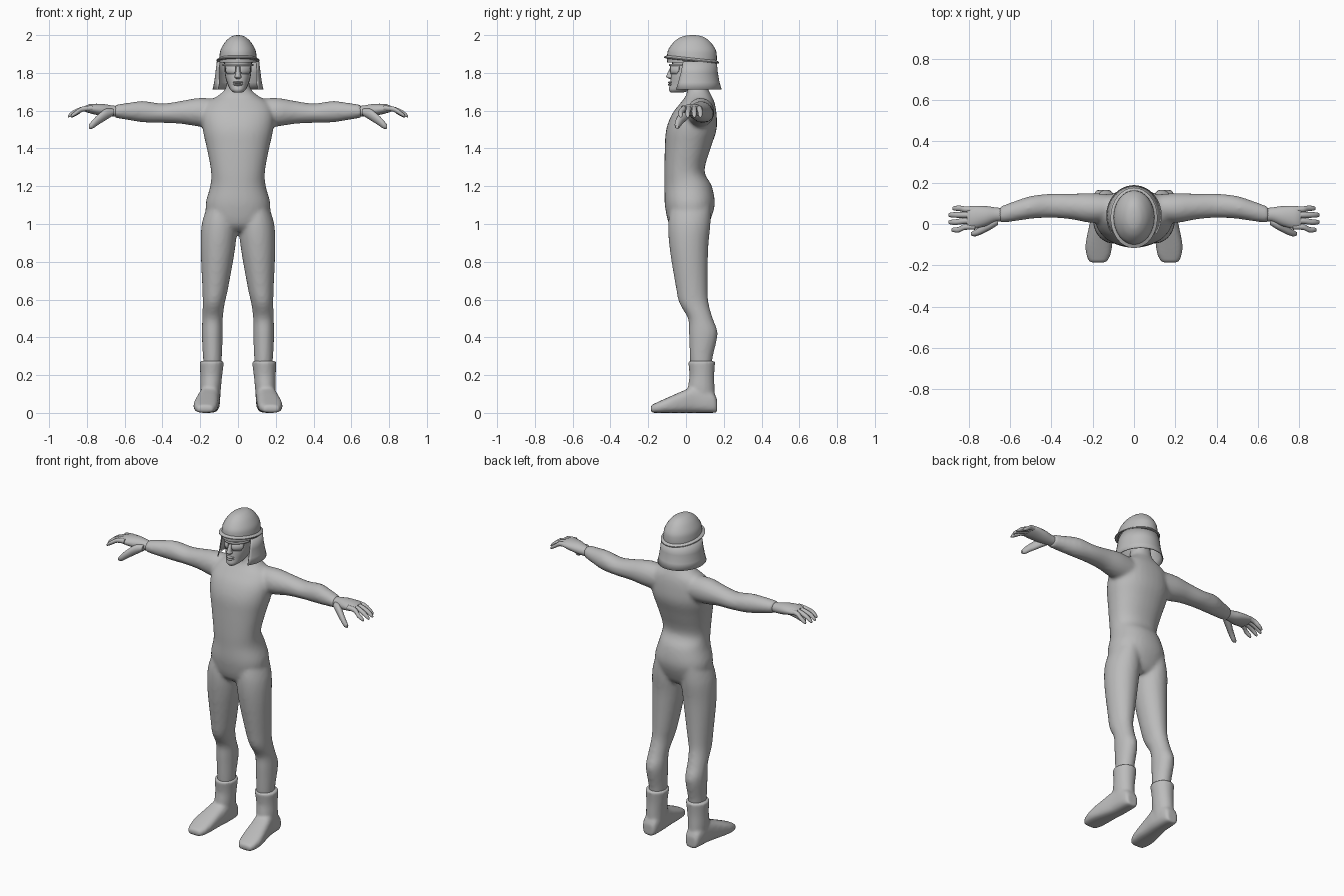
import bpy, bmesh
from math import cos, sin, pi, radians, copysign

cube = bpy.data.objects.get("Cube")
if cube:
    bpy.data.objects.remove(cube, do_unlink=True)

grey = bpy.data.materials.new("plain_grey")
grey.use_nodes = True
tone = (.5, .5, .5, 1)
grey.diffuse_color = tone
grey.node_tree.nodes["Principled BSDF"].inputs["Base Color"].default_value = tone


def spline(rings, steps):
    """Pass a smooth curve through a list of cross-section limits."""
    rows = []
    last = len(rings) - 1
    for k in range(last):
        before, start = rings[max(k - 1, 0)], rings[k]
        end, after = rings[k + 1], rings[min(k + 2, last)]
        for j in range(steps):
            t = j / steps
            rows.append([
                b + t * (c - a) / 2 + t * t * (a - 2.5 * b + 2 * c - d / 2)
                + t ** 3 * (1.5 * (b - c) + (d - a) / 2)
                for a, b, c, d in zip(before, start, end, after)])
    rows.append(list(rings[-1]))
    return rows


def skin(bm, rows, closed):
    """Join neighbouring rows of vertices with quads."""
    count = len(rows[0])
    for low, high in zip(rows, rows[1:]):
        for i in range(count if closed else count - 1):
            j = (i + 1) % count
            bm.faces.new((low[i], low[j], high[j], high[i]))


def loft(bm, axis, rings, side=1, sides=20, power=1.0, steps=4):
    """Each ring holds its position on the axis and its low and high limits."""
    rows = []
    for p, a0, a1, b0, b1 in spline(rings, steps):
        row = []
        for i in range(sides):
            angle = 2 * pi * i / sides
            c, s = cos(angle), sin(angle)
            a = (a0 + a1 + (a1 - a0) * copysign(abs(c) ** power, c)) / 2
            b = (b0 + b1 + (b1 - b0) * copysign(abs(s) ** power, s)) / 2
            x, y, z = {"X": (p, a, b), "Y": (a, p, b), "Z": (a, b, p)}[axis]
            row.append(bm.verts.new((x * side, y, z)))
        rows.append(row)
    skin(bm, rows, True)
    bm.faces.new(rows[0])
    bm.faces.new(rows[-1])


def centred(rings):
    """Rings symmetric about the middle: height, half width, front, back."""
    return [(z, -w, w, front, back) for z, w, front, back in rings]


def shell(bm, rows, segments=24):
    """Curved sheet around the head; angles are measured from the front."""
    grid = []
    for z, middle, rx, ry, start, end in rows:
        row = []
        for i in range(segments + 1):
            a = radians(start + (end - start) * i / segments)
            row.append(bm.verts.new((rx * sin(a), middle - ry * cos(a), z)))
        grid.append(row)
    skin(bm, grid, False)


def finish(name, bm, voxel=0, thickness=0, sharp=50):
    bmesh.ops.recalc_face_normals(bm, faces=bm.faces)
    mesh = bpy.data.meshes.new(name)
    bm.to_mesh(mesh)
    bm.free()
    mesh.materials.append(grey)
    mesh.shade_smooth()
    mesh.set_sharp_from_angle(angle=radians(sharp))
    ob = bpy.data.objects.new(name, mesh)
    bpy.context.collection.objects.link(ob)
    if voxel:
        remesh = ob.modifiers.new("blend", "REMESH")
        remesh.mode = "VOXEL"
        remesh.voxel_size = voxel
        remesh.use_smooth_shade = True
        relax = ob.modifiers.new("relax", "SMOOTH")
        relax.factor = .5
        relax.iterations = 6
    if thickness:
        wall = ob.modifiers.new("wall", "SOLIDIFY")
        wall.thickness = thickness
        wall.offset = 0
    return ob


# Suit: torso, legs and sleeves blended into one skin
bm = bmesh.new()
loft(bm, "Z", centred([
    (.96, .07, -.05, .09), (1, .15, -.09, .12), (1.1, .172, -.112, .152),
    (1.2, .147, -.114, .137), (1.28, .143, -.115, .098),
    (1.4, .165, -.112, .13), (1.5, .187, -.105, .162),
    (1.58, .19, -.075, .162), (1.64, .165, -.03, .152),
    (1.68, .105, 0, .135), (1.72, .065, .005, .115),
    (1.78, .06, 0, .11)]), sides=32, power=.9)
for side in (1, -1):
    loft(bm, "Z", [
        (1.1, .03, .16, -.08, .13), (1, .006, .192, -.095, .13),
        (.87, .015, .198, -.087, .118), (.66, .052, .189, -.053, .115),
        (.58, .07, .187, -.035, .12), (.5, .08, .189, .01, .142),
        (.42, .08, .192, .015, .168), (.3, .085, .186, .02, .143),
        (.22, .09, .18, .025, .135)], side, 24)
    loft(bm, "X", [
        (.08, .02, .14, 1.51, 1.66), (.2, .005, .15, 1.515, 1.668),
        (.3, .022, .147, 1.53, 1.652), (.4, .03, .147, 1.535, 1.638),
        (.5, .025, .136, 1.538, 1.651), (.58, .013, .11, 1.55, 1.642),
        (.65, .005, .085, 1.562, 1.632)], side, 24)
finish("body_suit", bm, voxel=.011)

for label, side in (("left", 1), ("right", -1)):
    # Hand: palm, four bent fingers and a thumb
    bm = bmesh.new()
    loft(bm, "X", [
        (.62, .014, .076, 1.57, 1.622), (.67, .01, .08, 1.568, 1.628),
        (.72, -.01, .087, 1.572, 1.636), (.78, -.025, .088, 1.585, 1.635),
        (.81, -.02, .082, 1.595, 1.625)], side)
    for base, spread, tip in ((.071, .076, .88), (.044, .044, .9),
                              (.015, .009, .9), (-.014, -.028, .885)):
        path = ((.77, base, 1.614, .014), (.82, base, 1.609, .0145),
                (tip - .035, spread, 1.593, .0135),
                (tip - .01, spread, 1.577, .011), (tip, spread, 1.569, .006))
        loft(bm, "X", [(x, y - r, y + r, z - r, z + r)
                       for x, y, z, r in path], side, 10, steps=3)
    loft(bm, "X", [
        (.66, -.005, .04, 1.575, 1.61), (.7, -.03, .02, 1.55, 1.61),
        (.74, -.05, -.01, 1.525, 1.58), (.77, -.06, -.028, 1.505, 1.55),
        (.79, -.055, -.04, 1.505, 1.525)], side, 12)
    finish(label + "_hand", bm)

    # Boot: foot and ankle shaft blended together
    bm = bmesh.new()
    loft(bm, "Z", [
        (.275, .073, .204, .01, .155), (.2, .083, .2, .018, .15),
        (.13, .09, .2, .01, .152), (.05, .095, .195, .02, .155)], side, 24)
    loft(bm, "Y", [
        (.165, .115, .18, 0, .07), (.14, .1, .195, 0, .11),
        (.05, .095, .205, 0, .14), (-.02, .1, .22, 0, .115),
        (-.1, .105, .235, 0, .08), (-.155, .115, .23, 0, .055),
        (-.187, .135, .215, 0, .04)], side, 24, power=.7)
    finish(label + "_boot", bm, voxel=.009)

# Head with nose, lips and chin
bm = bmesh.new()
loft(bm, "Z", centred([
    (1.695, .02, -.08, -.02), (1.71, .04, -.09, .03),
    (1.74, .055, -.085, .09), (1.78, .067, -.08, .115),
    (1.83, .072, -.074, .13), (1.89, .074, -.075, .13)]),
    sides=24, power=.9)
loft(bm, "Z", centred([
    (1.768, .01, -.088, -.06), (1.778, .018, -.105, -.06),
    (1.79, .014, -.103, -.06), (1.835, .008, -.08, -.06)]), sides=10)
for height in (1.738, 1.75):
    loft(bm, "X", [
        (-.026, -.08, -.07, height - .003, height + .003),
        (0, -.096, -.07, height - .007, height + .006),
        (.026, -.08, -.07, height - .003, height + .003)], sides=10)
finish("head", bm)

# Eyewear: two lenses under a curved brow bar
bm = bmesh.new()
for side in (1, -1):
    shell(bm, [(z, .02, .077, .103, side * inner, side * outer)
               for z, inner, outer in ((1.84, 9, 58), (1.81, 9, 56),
                                       (1.793, 16, 46))], 8)
shell(bm, [(z, .02, .081, .107, -80, 80) for z in (1.848, 1.836)])
finish("eyewear", bm, thickness=.005)

# Helmet crown
bm = bmesh.new()
loft(bm, "Z", centred([
    (1.855, .1, -.1, .162), (1.89, .098, -.1, .163),
    (1.925, .091, -.093, .156), (1.965, .067, -.063, .128),
    (1.988, .042, -.03, .098), (1.997, .022, 0, .07),
    (2, .004, .028, .04)]), sides=32)
finish("helmet_crown", bm)

# Helmet brim, tilted down towards the back
bm = bmesh.new()
loft(bm, "Z", centred([
    (1.88, .098, -.1, .162), (1.87, .114, -.117, .176),
    (1.865, .114, -.117, .176), (1.86, .09, -.09, .15)]),
    sides=32, steps=1)
for v in bm.verts:
    v.co.z -= .1 * (v.co.y - .03)
finish("helmet_brim", bm, sharp=30)

# Flared neck guard around the sides and back
bm = bmesh.new()
shell(bm, [(z, .04, rx, ry, edge, 360 - edge) for z, rx, ry, edge in (
    (1.86, .11, .12, 63), (1.8, .117, .126, 58),
    (1.75, .124, .135, 54), (1.713, .132, .146, 51))], 32)
finish("neck_guard", bm, thickness=.005)
